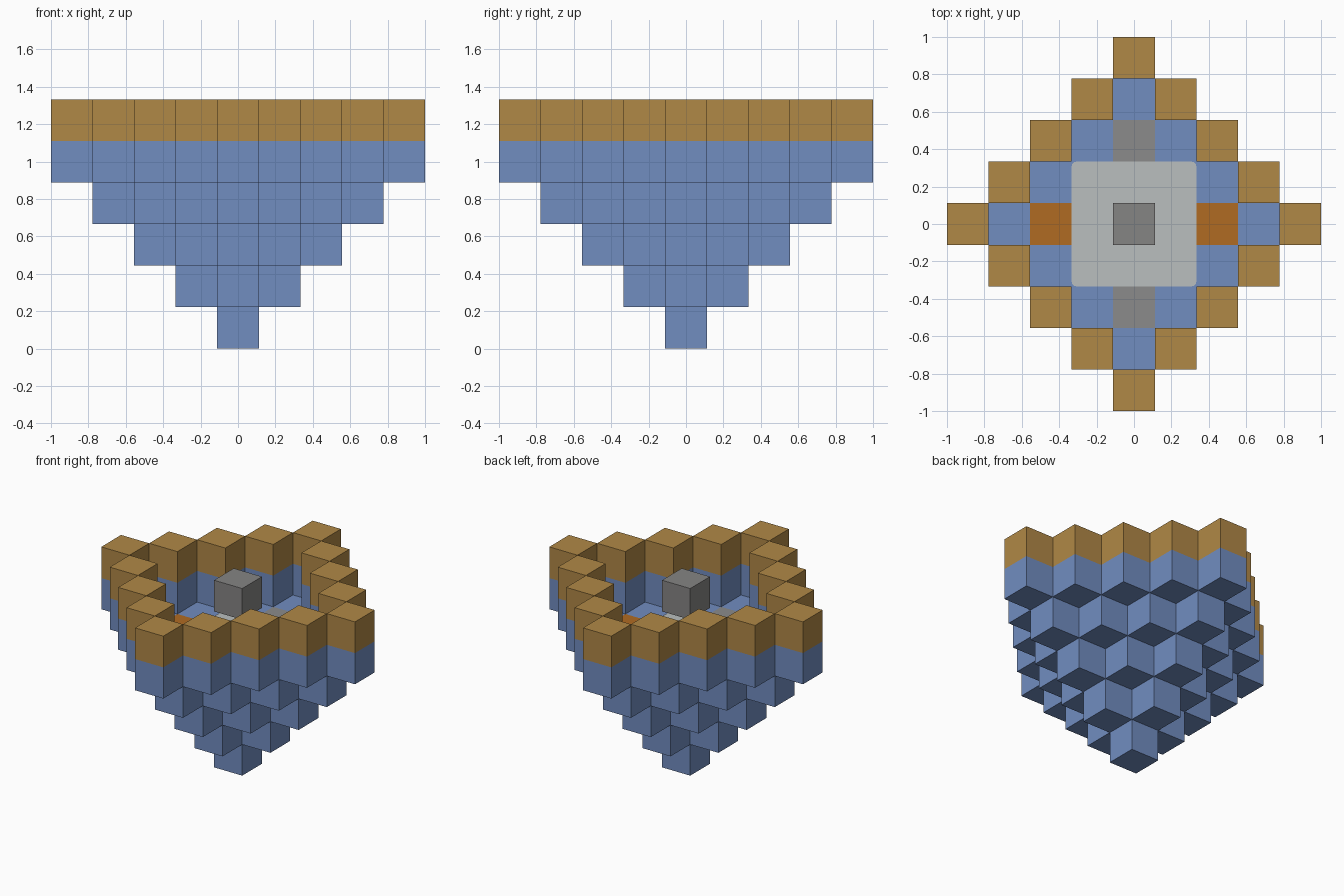
import bpy
import bmesh
from mathutils import Vector

if "Cube" in bpy.data.objects:
    bpy.data.objects.remove(bpy.data.objects["Cube"], do_unlink=True)

U = 2 / 9  # edge of one block


def material(name, r, g, b):
    m = bpy.data.materials.new(name)
    m.use_nodes = True
    m.diffuse_color = (r, g, b, 1)
    m.node_tree.nodes["Principled BSDF"].inputs["Base Color"].default_value = (r, g, b, 1)
    return m


blue = material("blue", 0.165, 0.266, 0.527)
brown = material("brown", 0.434, 0.246, 0.061)
orange = material("orange", 0.434, 0.147, 0.016)
stone = material("stone grey", 0.258, 0.258, 0.258)
dark_stone = material("dark grey", 0.235, 0.232, 0.230)
pale = material("pale grey", 0.491, 0.521, 0.521)


def finish(bm, name, mats):
    mesh = bpy.data.meshes.new(name)
    bm.to_mesh(mesh)
    bm.free()
    for m in mats:
        mesh.materials.append(m)
    obj = bpy.data.objects.new(name, mesh)
    bpy.context.collection.objects.link(obj)
    return obj


def blocks(name, cells, mats, rule=lambda cell, normal: 0):
    """Join unit blocks, keeping only the faces that are not shared."""
    bm = bmesh.new()
    axes = [Vector(a) for a in ((1, 0, 0), (0, 1, 0), (0, 0, 1))]
    for cell in cells:
        centre = Vector((cell[0], cell[1], cell[2] + 0.5))
        for a in range(3):
            for sign in (-1, 1):
                n = axes[a] * sign
                if tuple(int(c + d) for c, d in zip(cell, n)) in cells:
                    continue
                s, t = axes[(a + 1) % 3] * sign, axes[(a + 2) % 3]
                corners = ((-1, -1), (1, -1), (1, 1), (-1, 1))
                f = bm.faces.new([bm.verts.new((centre + (n + s * i + t * j) / 2) * U)
                                  for i, j in corners])
                f.material_index = rule(cell, n)
    return finish(bm, name, mats)


def diamond(radius, ring=False):
    span = range(-radius, radius + 1)
    return [(x, y) for x in span for y in span
            if abs(x) + abs(y) == radius or (not ring and abs(x) + abs(y) < radius)]


# Stepped hull: growing diamonds with coloured floor blocks on top
hull = {(x, y, k) for k in range(4) for x, y in diamond(k)}


def floor_colour(cell, normal):
    if cell[2] == 3 and normal.z > 0:
        if abs(cell[0]) == 2 and cell[1] == 0:
            return 1
        if abs(cell[1]) == 2 and cell[0] == 0:
            return 2
    return 0


blocks("stepped_hull", hull, [blue, orange, stone], floor_colour)

# Rim: two rows of posts, blue below and brown above
rim = {(x, y, k) for k in (4, 5) for x, y in diamond(4, ring=True)}
blocks("rim_wall", rim, [blue, brown], lambda cell, n: int(cell[2] == 5))

# Floating centre block
blocks("centre_block", {(0, 0, 5)}, [dark_stone])

# Pale floor plate with rounded corners
bm = bmesh.new()
bmesh.ops.create_cube(bm, size=1)
bmesh.ops.scale(bm, vec=(3 * U, 3 * U, 0.006), verts=bm.verts)
bmesh.ops.translate(bm, vec=(0, 0, 4 * U + 0.003), verts=bm.verts)
uprights = [e for e in bm.edges if abs(e.verts[0].co.z - e.verts[1].co.z) > 0.001]
bmesh.ops.bevel(bm, geom=uprights, offset=0.025, segments=3, profile=0.5, affect='EDGES')
finish(bm, "floor_plate", [pale])
